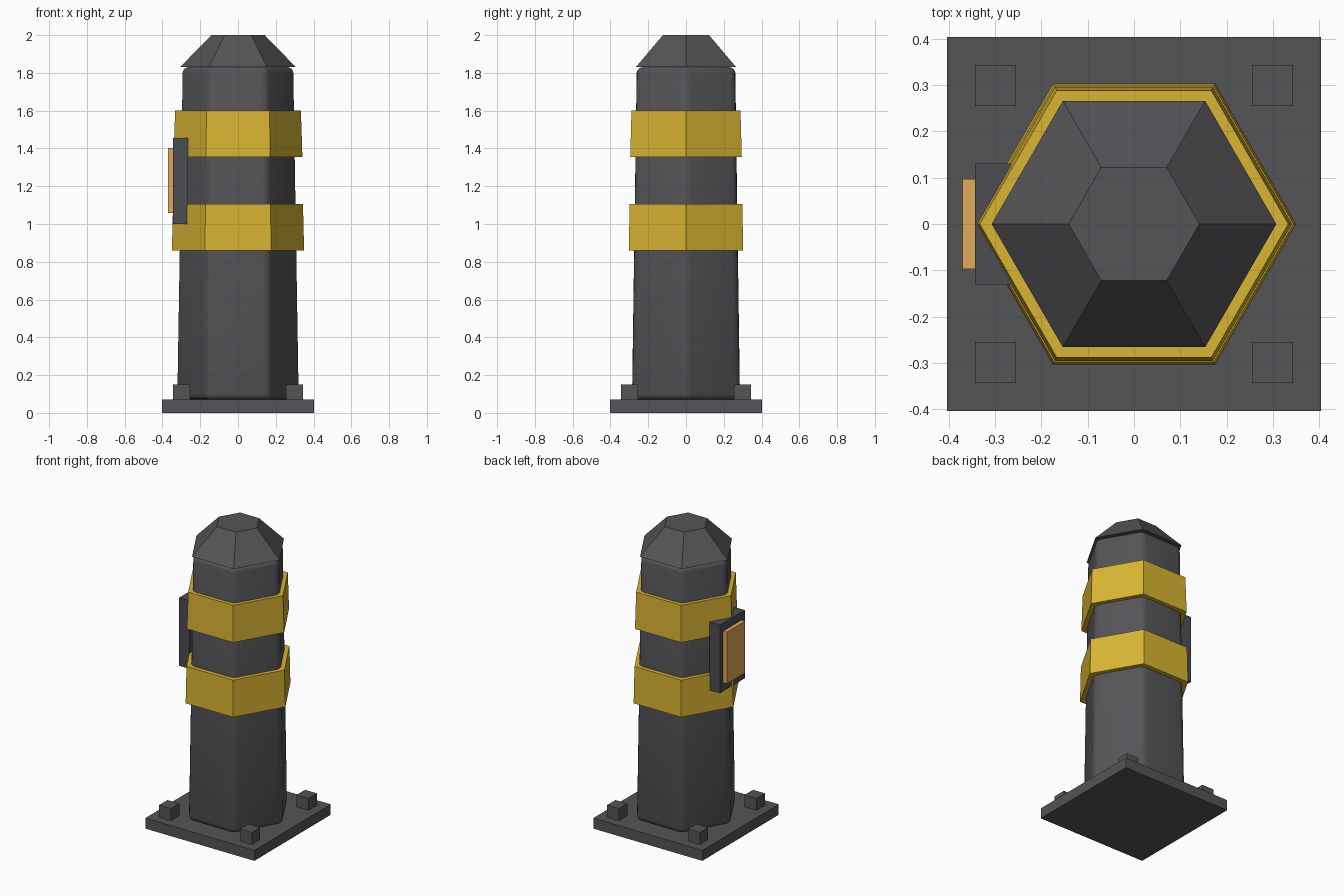
import bpy
import math

cube = bpy.data.objects.get("Cube")
if cube:
    bpy.data.objects.remove(cube, do_unlink=True)


def material(name, rgb):
    m = bpy.data.materials.new(name)
    m.use_nodes = True
    m.diffuse_color = (*rgb, 1)
    m.node_tree.nodes["Principled BSDF"].inputs["Base Color"].default_value = (*rgb, 1)
    return m


gray = material("dark gray", (0.089, 0.087, 0.095))
slate = material("slate gray", (0.073, 0.075, 0.083))
yellow = material("warning yellow", (0.69, 0.46, 0.032))
amber = material("amber", (0.745, 0.402, 0.095))


def finish(name, mat):
    ob = bpy.context.object
    ob.name = name
    ob.data.materials.append(mat)
    return ob


def box(name, mat, low, high):
    centre = [(a + b) / 2 for a, b in zip(low, high)]
    bpy.ops.mesh.primitive_cube_add(size=1, location=centre)
    ob = finish(name, mat)
    ob.scale = [b - a for a, b in zip(low, high)]
    bpy.ops.object.transform_apply(location=False, rotation=False, scale=True)
    return ob


def hex_frustum(name, mat, r_low, r_high, z_low, z_high):
    # Turned so that two corners lie on the x axis
    bpy.ops.mesh.primitive_cone_add(
        vertices=6, radius1=r_low, radius2=r_high, depth=z_high - z_low,
        location=(0, 0, (z_low + z_high) / 2), rotation=(0, 0, math.pi / 6))
    ob = finish(name, mat)
    bpy.ops.object.transform_apply(location=False, rotation=True, scale=False)
    return ob


# Square foot plate with a bolt block in each corner
box("base_plate", gray, (-0.403, -0.403, 0), (0.403, 0.403, 0.07))
for sx, side in ((-1, "right"), (1, "left")):
    for sy, end in ((-1, "front"), (1, "back")):
        x, y, h = sx * 0.299, sy * 0.299, 0.044
        box(f"bolt_{end}_{side}", gray, (x - h, y - h, 0.065), (x + h, y + h, 0.15))

# Tapered post with rounded edges
post = hex_frustum("post", gray, 0.33, 0.301, 0.07, 1.83)
bevel = post.modifiers.new("rounded edges", "BEVEL")
bevel.width = 0.03
bevel.segments = 3
bevel.limit_method = "ANGLE"
bpy.ops.object.modifier_apply(modifier=bevel.name)
bpy.ops.object.shade_smooth_by_angle(angle=math.radians(35))

# Cap and warning bands
hex_frustum("cap", gray, 0.307, 0.141, 1.83, 2.0)
hex_frustum("lower_band", yellow, 0.35, 0.344, 0.86, 1.105)
hex_frustum("upper_band", yellow, 0.341, 0.333, 1.355, 1.6)

# Control box with its amber panel on the right side
box("control_box", slate, (-0.343, -0.131, 1.0), (-0.265, 0.131, 1.455))
box("control_panel", amber, (-0.37, -0.097, 1.057), (-0.342, 0.097, 1.402))
